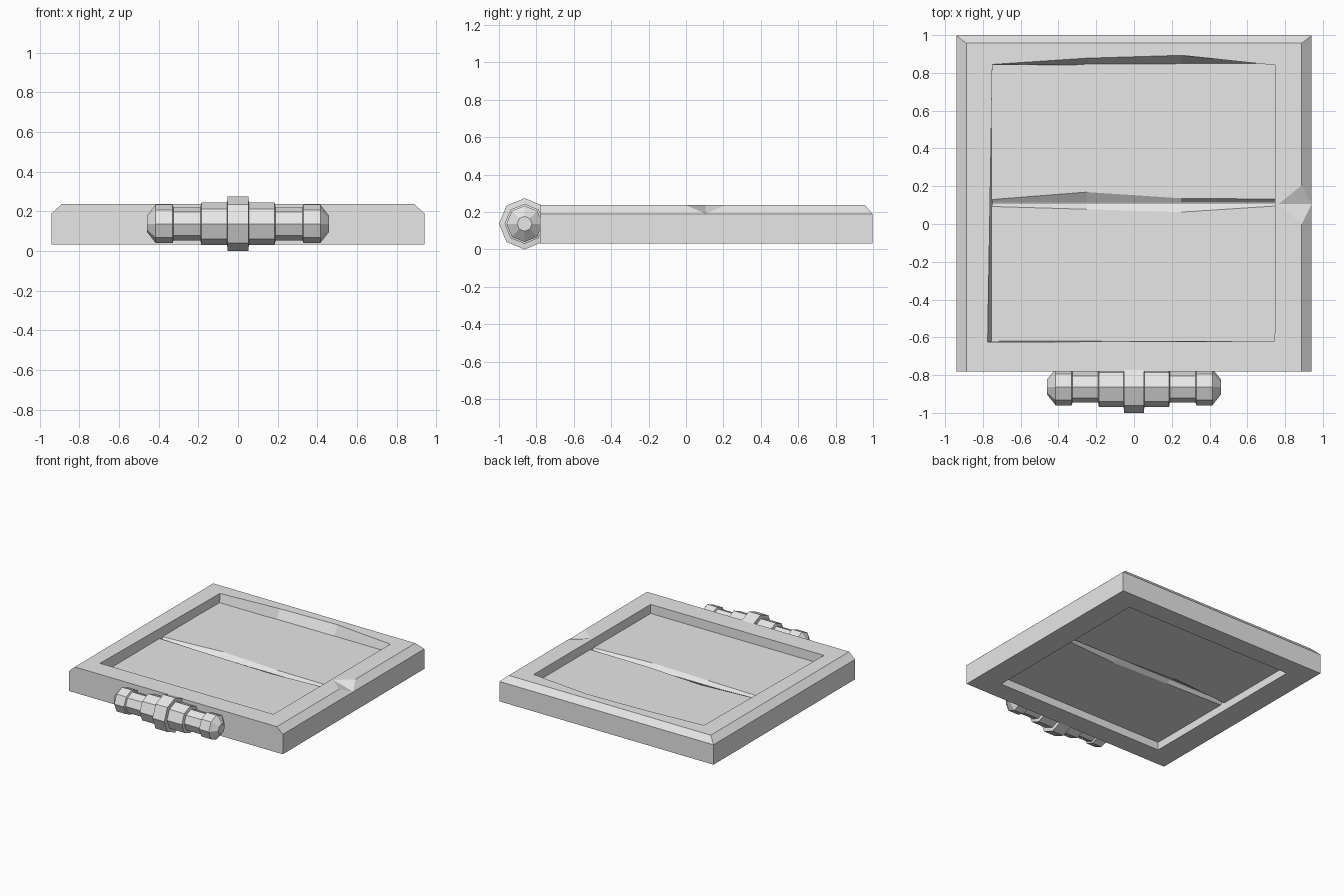
import bpy, bmesh, math

cube = bpy.data.objects.get("Cube")
if cube:
    bpy.data.objects.remove(cube, do_unlink=True)

grey = bpy.data.materials.new("plain_grey")
grey.use_nodes = True
grey.diffuse_color = (0.8, 0.8, 0.8, 1)
grey.node_tree.nodes["Principled BSDF"].inputs["Base Color"].default_value = (0.8, 0.8, 0.8, 1)


def build(name, faces):
    """Make a flat-shaded object from polygons, welding shared corners."""
    bm = bmesh.new()
    for points in faces:
        bm.faces.new([bm.verts.new(p) for p in points])
    bmesh.ops.remove_doubles(bm, verts=bm.verts, dist=0.0005)
    bmesh.ops.recalc_face_normals(bm, faces=bm.faces)
    mesh = bpy.data.meshes.new(name)
    bm.to_mesh(mesh)
    bm.free()
    mesh.materials.append(grey)
    obj = bpy.data.objects.new(name, mesh)
    bpy.context.collection.objects.link(obj)
    return obj


def loft(sections):
    """Closed skin over a row of matching closed sections."""
    faces = [sections[0], sections[-1]]
    for a, b in zip(sections, sections[1:]):
        n = len(a)
        faces += [(a[i], a[(i + 1) % n], b[(i + 1) % n], b[i]) for i in range(n)]
    return faces


# Door frame: chamfered on the sides and back, square at the front
LOW, SHOULDER, TOP, LEDGE = 0.032, 0.19, 0.237, 0.15
W, FRONT, BACK = 0.94, -0.78, 0.997
TW, TB = 0.888, 0.957


def at(points, z):
    return [(x, y, z) for x, y in points]


base = at([(-W, FRONT), (W, FRONT), (W, BACK), (-W, BACK)], LOW)
side = at([(-W, FRONT), (W, FRONT), (W, BACK), (-W, BACK)], SHOULDER)
rim = at([(-TW, FRONT), (TW, FRONT), (TW, TB), (-TW, TB)], TOP)

# Opening, with chipped upper edges at the back and left
plan = [(-0.75, -0.62), (0.745, -0.62), (0.75, 0.84), (0.25, 0.84), (-0.25, 0.84), (-0.75, 0.84)]
chipped = [(-0.775, -0.625), (0.745, -0.62), (0.75, 0.84), (0.25, 0.893), (-0.25, 0.878), (-0.75, 0.845)]
hole_low, hole_mid, hole_top = at(plan, LOW), at(plan, LEDGE), at(chipped, TOP)

# Notch gouged in the side rail
valley = (W, 0.105, SHOULDER)
tip = (0.765, 0.105, TOP)
lip_front, lip_back = (TW, 0.0, TOP), (TW, 0.205, TOP)

frame = [
    [base[0], base[1], side[1], rim[1], rim[0], side[0]],
    [base[1], base[2], side[2], valley, side[1]],
    [base[2], base[3], side[3], side[2]],
    [base[3], base[0], side[0], side[3]],
    [side[1], valley, lip_front, rim[1]],
    [valley, side[2], rim[2], lip_back],
    [valley, lip_front, tip],
    [valley, lip_back, tip],
    [side[2], side[3], rim[3], rim[2]],
    [side[3], side[0], rim[0], rim[3]],
    [rim[0], rim[1], hole_top[1], hole_top[0]],
    [rim[1], lip_front, tip, hole_top[2], hole_top[1]],
    [tip, lip_back, rim[2], hole_top[2]],
    [rim[2], rim[3]] + hole_top[5:1:-1],
    [rim[3], rim[0], hole_top[0], hole_top[5]],
    [base[0], base[1], hole_low[1], hole_low[0]],
    [base[1], base[2], hole_low[2], hole_low[1]],
    [base[2], base[3]] + hole_low[5:1:-1],
    [base[3], base[0], hole_low[0], hole_low[5]],
]
for lower, upper in ((hole_low, hole_mid), (hole_mid, hole_top)):
    for i in range(6):
        j = (i + 1) % 6
        frame.append([lower[i], lower[j], upper[j], upper[i]])
build("door_frame", frame)


# Two recessed boards with worn edges along the middle seam
def board(name, far, seam, chips):
    direction = 1 if far > seam else -1
    upper, lower, wear = 0.165, 0.095, 0.025
    sections = []
    for x, chip in zip((-0.76, -0.25, 0.25, 0.76), chips):
        edge = seam + direction * chip
        profile = [(far, upper), (edge, upper), (seam, upper - wear),
                   (seam, lower + wear), (edge, lower), (far, lower)]
        sections.append([(x, y, z) for y, z in profile])
    build(name, loft(sections))


board("back_board", 0.85, 0.114, (0.015, 0.055, 0.022, 0.018))
board("front_board", -0.635, 0.108, (0.015, 0.03, 0.045, 0.012))

# Eight-sided hinge barrel stepped along x
half = [(0.46, 0.04), (0.415, 0.097), (0.33, 0.097), (0.325, 0.083),
        (0.19, 0.083), (0.185, 0.107), (0.055, 0.107), (0.052, 0.137)]
steps = [(-x, r) for x, r in half] + half[::-1]
rings = []
for x, r in steps:
    rings.append([(x, -0.863 + r * math.cos(k * math.pi / 4),
                   0.137 + r * math.sin(k * math.pi / 4)) for k in range(8)])
build("hinge_barrel", loft(rings))
